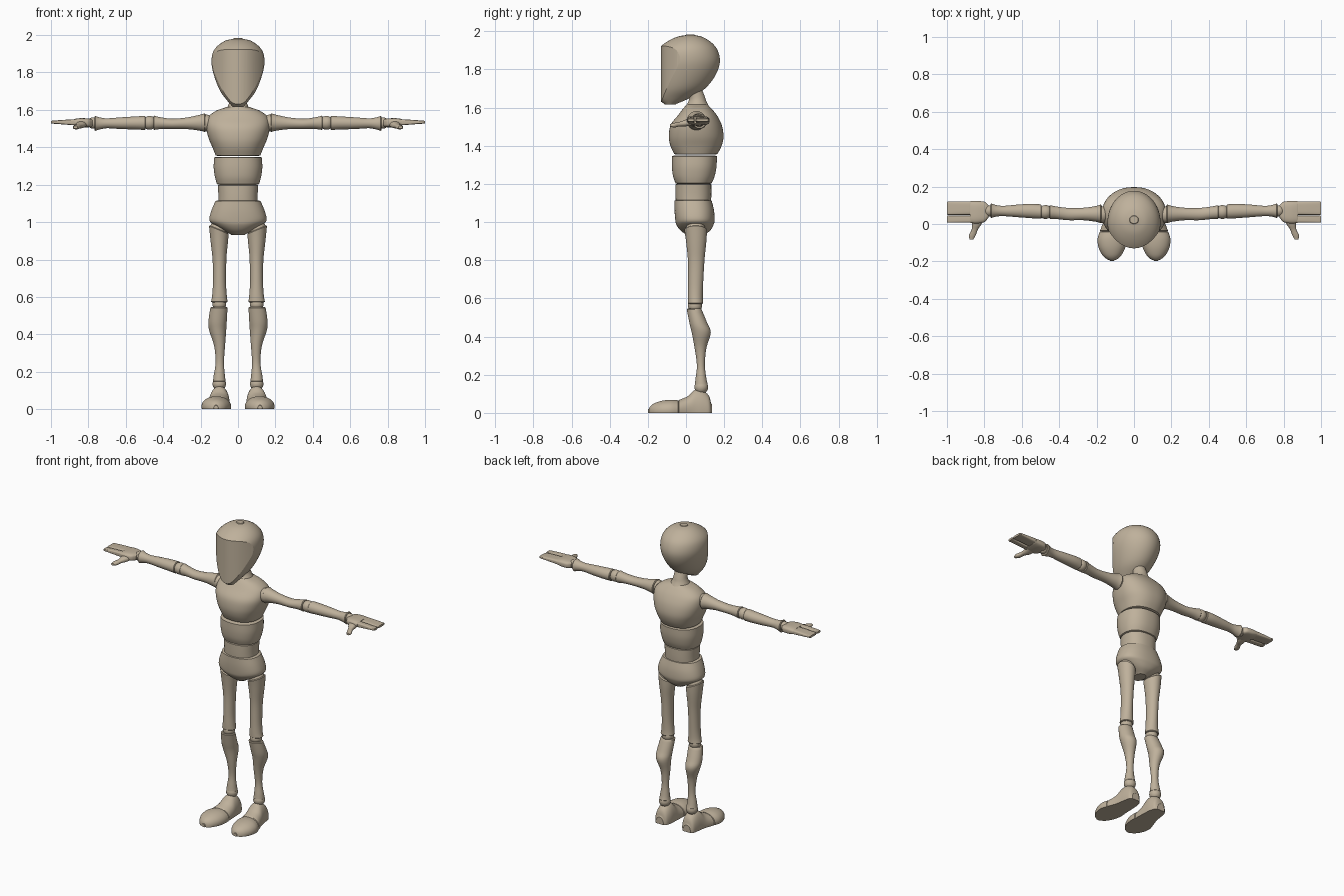
import bpy, bmesh, math
from mathutils import Matrix

if "Cube" in bpy.data.objects:
    bpy.data.objects.remove(bpy.data.objects["Cube"], do_unlink=True)

wood = bpy.data.materials.new("pale wood")
COLOUR = (0.52, 0.44, 0.33, 1)
wood.diffuse_color = COLOUR
wood.use_nodes = True
wood.node_tree.nodes["Principled BSDF"].inputs["Base Color"].default_value = COLOUR

SIDES = (("left_", 1), ("right_", -1))


def finish(name, bm, angle=35):
    """Turn a bmesh into a smooth shaded wooden object."""
    bmesh.ops.recalc_face_normals(bm, faces=bm.faces)
    mesh = bpy.data.meshes.new(name)
    bm.to_mesh(mesh)
    bm.free()
    mesh.materials.append(wood)
    obj = bpy.data.objects.new(name, mesh)
    bpy.context.collection.objects.link(obj)
    smooth(obj, angle)
    return obj


def smooth(obj, angle=35):
    bpy.ops.object.select_all(action='DESELECT')
    obj.select_set(True)
    bpy.context.view_layer.objects.active = obj
    bpy.ops.object.shade_smooth_by_angle(angle=math.radians(angle))


def spline(rings, steps=4):
    """Catmull-Rom interpolation between the given cross-sections."""
    out = []
    for i in range(len(rings) - 1):
        p0, p1 = rings[max(i - 1, 0)], rings[i]
        p2, p3 = rings[i + 1], rings[min(i + 2, len(rings) - 1)]
        for s in range(steps):
            t = s / steps
            out.append([0.5 * (2 * b + (c - a) * t + (2 * a - 5 * b + 4 * c - d) * t * t
                               + (3 * b - a - 3 * c + d) * t ** 3)
                        for a, b, c, d in zip(p0, p1, p2, p3)])
    return out + [list(rings[-1])]


def lip(end, inner):
    """Slightly smaller ring beyond an end, giving a rounded rim."""
    t, u0, u1, v0, v1 = end
    du, dv = (u1 - u0) * 0.05, (v1 - v0) * 0.05
    return [t + math.copysign(0.004, t - inner[0]), u0 + du, u1 - du, v0 + dv, v1 - dv]


def loft(name, axis, rings, power=2.0, side=1, warp=None, n=40):
    """Skin rings (t, u0, u1, v0, v1) of superellipses along an axis."""
    rings = spline(rings)
    rings = [lip(rings[0], rings[1])] + rings + [lip(rings[-1], rings[-2])]
    bm = bmesh.new()
    loops = []
    for t, u0, u1, v0, v1 in rings:
        loop = []
        for k in range(n):
            a = 2 * math.pi * (k + 0.5) / n
            c, s = math.cos(a), math.sin(a)
            u = (u0 + u1) / 2 + (u1 - u0) / 2 * math.copysign(abs(c) ** (2 / power), c)
            v = (v0 + v1) / 2 + (v1 - v0) / 2 * math.copysign(abs(s) ** (2 / power), s)
            co = {'x': (t, u, v), 'y': (u, t, v), 'z': (u, v, t)}[axis]
            if warp:
                co = warp(*co)
            loop.append(bm.verts.new((co[0] * side, co[1], co[2])))
        loops.append(loop)
    for a, b in zip(loops, loops[1:]):
        for k in range(n):
            bm.faces.new((a[k], a[k - 1], b[k - 1], b[k]))
    bm.faces.new(loops[0])
    bm.faces.new(loops[-1])
    return finish(name, bm)


def torso(name, rings, power=2.3):
    """Symmetric loft up the body: (z, half width, front y, back y)."""
    return loft(name, 'z', [(z, -w, w, f, b) for z, w, f, b in rings], power, n=56)


def ball(name, x, y, z, r):
    bm = bmesh.new()
    bmesh.ops.create_uvsphere(bm, u_segments=28, v_segments=16, radius=r,
                              matrix=Matrix.Translation((x, y, z)))
    return finish(name, bm)


# Head: an egg-shaped skull cut by a curved upright face surface
head = torso("head", [
    (1.62, .032, -.115, -.05), (1.65, .058, -.15, .02), (1.70, .095, -.16, .10),
    (1.77, .124, -.165, .155), (1.84, .141, -.165, .178), (1.90, .137, -.15, .166),
    (1.94, .112, -.108, .135), (1.97, .068, -.05, .087), (1.98, .025, .0, .045)], 2.0)
bm = bmesh.new()
bmesh.ops.create_cone(bm, cap_ends=True, segments=160, radius1=1, radius2=1, depth=1,
                      matrix=Matrix.Translation((0, .25, 1.8)) @ Matrix.Diagonal((.207, .38, 1, 1)))
cutter = finish("face_cutter", bm)
cutter.hide_render = True
cut = head.modifiers.new("face cut", 'BOOLEAN')
cut.operation, cut.solver, cut.object = 'INTERSECT', 'EXACT', cutter
bpy.ops.object.select_all(action='DESELECT')
head.select_set(True)
bpy.context.view_layer.objects.active = head
bpy.ops.object.modifier_apply(modifier=cut.name)
bpy.data.objects.remove(cutter, do_unlink=True)
smooth(head, 20)

# Neck and torso blocks
torso("neck", [(1.60, .065, -.01, .125), (1.63, .05, .012, .108),
               (1.66, .042, .012, .098), (1.73, .04, -.02, .07)], 2)
torso("chest", [(1.357, .12, -.062, .165), (1.40, .137, -.082, .187), (1.45, .158, -.09, .197),
                (1.51, .171, -.08, .187), (1.56, .162, -.042, .162),
                (1.595, .118, -.015, .133), (1.612, .07, .0, .115)], 2.3)
torso("abdomen", [(1.204, .113, -.055, .135), (1.24, .123, -.068, .15),
                  (1.29, .13, -.074, .16), (1.345, .128, -.074, .162)])
torso("waist", [(1.09, .105, -.053, .13), (1.14, .105, -.055, .133), (1.197, .108, -.055, .133)])
torso("pelvis", [(.935, .04, .0, .10), (.957, .082, -.03, .128), (.985, .128, -.05, .144),
                 (1.01, .153, -.056, .15), (1.06, .143, -.06, .147), (1.112, .121, -.06, .135)])


def hip_slant(x, y, z):
    return x, y, z + 0.42 * (x - 0.1) * min(1, max(0, (z - 0.85) / 0.1))


def flat_sole(x, y, z):
    return x, y, max(z, 0)


for label, s in SIDES:
    # Leg
    ball(label + "hip_joint", s * .1, .05, .965, .05)
    loft(label + "thigh", 'z', [
        (.575, .056, .144, .01, .09), (.61, .06, .138, .01, .088), (.68, .064, .134, .011, .09),
        (.80, .062, .136, .01, .097), (.90, .054, .148, .0, .107), (.957, .05, .155, -.008, .11)],
        2, s, hip_slant)
    ball(label + "knee_joint", s * .1, .047, .562, .037)
    loft(label + "shin", 'z', [
        (.15, .066, .134, .046, .114), (.18, .07, .13, .05, .107), (.25, .075, .12, .057, .099),
        (.34, .069, .128, .045, .107), (.42, .063, .154, .03, .13), (.47, .06, .158, .018, .112),
        (.542, .056, .148, .004, .082)], 2, s)
    ball(label + "ankle_joint", s * .1, .08, .135, .036)
    # Foot in two pieces with a flat sole
    heel = [(.131, .07, .13, .05), (.12, .056, .142, .09), (.085, .046, .15, .12),
            (.045, .044, .156, .12), (.01, .042, .165, .088), (-.036, .04, .182, .068)]
    toe = [(-.042, .038, .184, .066), (-.08, .037, .195, .069), (-.125, .046, .19, .064),
           (-.165, .066, .17, .051), (-.186, .087, .148, .036), (-.194, .105, .13, .022)]
    for part, rows in (("heel", heel), ("toe", toe)):
        loft(label + part, 'y', [(y, a, b, -h * .6, h) for y, a, b, h in rows], 2.1, s, flat_sole)

    # Arm
    ball(label + "shoulder_joint", s * .172, .05, 1.53, .045)
    loft(label + "upper_arm", 'x', [
        (.178, .005, .105, 1.482, 1.582), (.205, .012, .096, 1.489, 1.574),
        (.27, .02, .087, 1.497, 1.56), (.35, .02, .086, 1.498, 1.553),
        (.41, .026, .093, 1.498, 1.56), (.448, .026, .10, 1.493, 1.569)], 2, s)
    ball(label + "elbow_joint", s * .473, .064, 1.531, .037)
    loft(label + "forearm", 'x', [
        (.498, .028, .105, 1.493, 1.568), (.55, .031, .108, 1.495, 1.565),
        (.63, .037, .103, 1.498, 1.56), (.70, .042, .097, 1.502, 1.555),
        (.74, .039, .102, 1.495, 1.56), (.763, .032, .11, 1.488, 1.568)], 2, s)
    ball(label + "wrist_joint", s * .775, .07, 1.53, .03)

    # Hand
    loft(label + "palm", 'x', [
        (.782, .03, .105, 1.51, 1.55), (.80, .01, .119, 1.507, 1.554),
        (.84, .003, .123, 1.508, 1.556), (.874, .006, .122, 1.515, 1.552)], 3.2, s)
    for part, near, far in (("index_finger", .008, .045), ("joined_fingers", .049, .121)):
        loft(label + part, 'x', [
            (.872, near, far, 1.518, 1.549), (.93, near, far, 1.522, 1.547),
            (.996, near, far, 1.527, 1.542)], 4, s)
    loft(label + "thumb", 'y', [
        (.035, .80, .868, 1.51, 1.54), (.0, .815, .866, 1.502, 1.537),
        (-.03, .835, .868, 1.502, 1.526), (-.06, .846, .882, 1.496, 1.52),
        (-.079, .857, .88, 1.499, 1.515)], 2.3, s)
